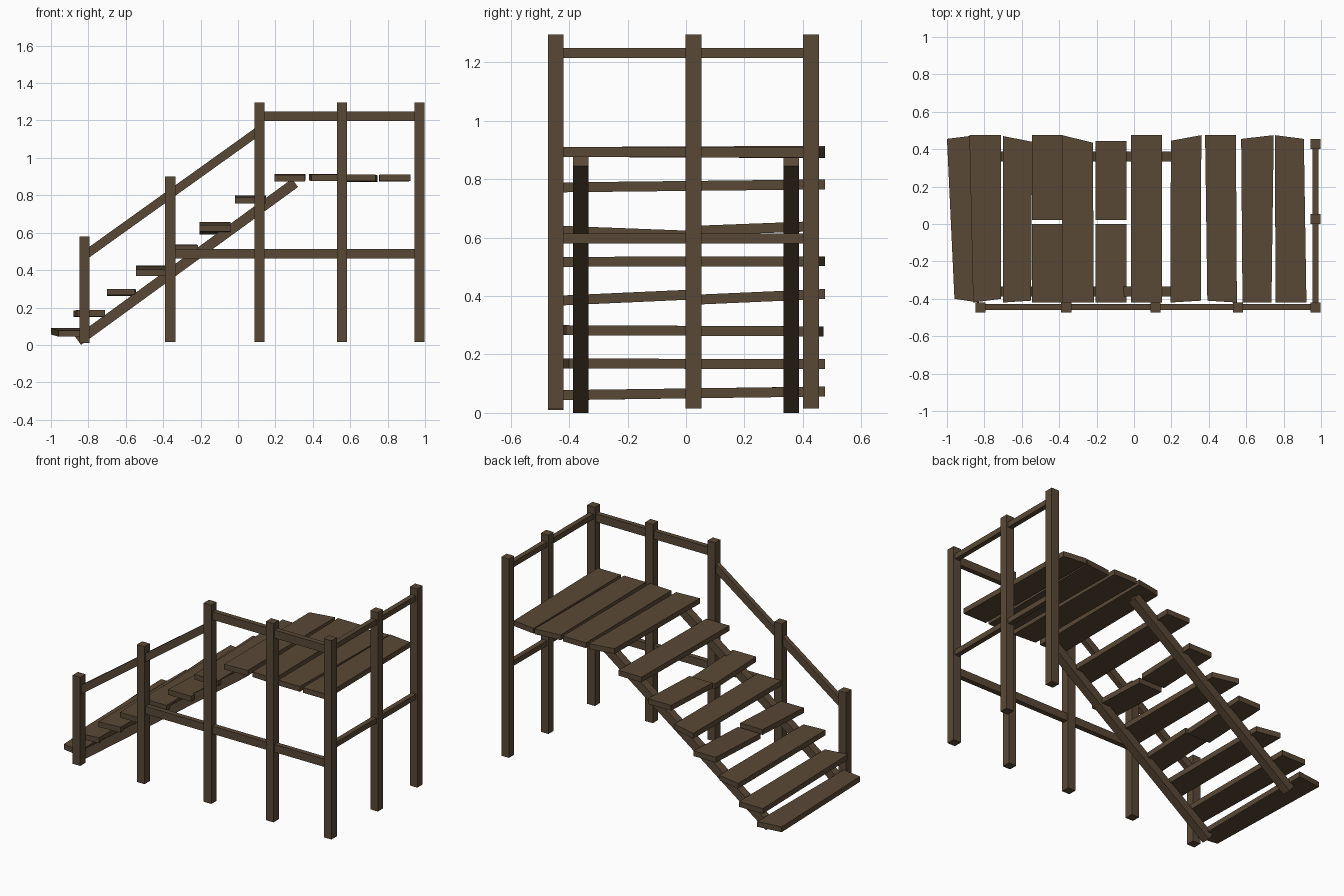
import bpy, bmesh
from mathutils import Vector

wood = bpy.data.materials.new("dark_brown_wood")
wood.diffuse_color = (0.102, 0.066, 0.037, 1)

def prism(name, bottom, top):
    """Closed six-sided solid from matching bottom and top quads (counter-clockwise)."""
    bm = bmesh.new()
    b = [bm.verts.new(p) for p in bottom]
    t = [bm.verts.new(p) for p in top]
    bm.faces.new(b[::-1])
    bm.faces.new(t)
    for i in range(4):
        j = (i + 1) % 4
        bm.faces.new((b[i], b[j], t[j], t[i]))
    bmesh.ops.recalc_face_normals(bm, faces=bm.faces)
    me = bpy.data.meshes.new(name)
    bm.to_mesh(me)
    bm.free()
    me.materials.append(wood)
    ob = bpy.data.objects.new(name, me)
    bpy.context.collection.objects.link(ob)

def beam(name, a, b, side, w, h):
    """Rectangular bar from a to b; w is along the side vector, h across it."""
    a, b, s = Vector(a), Vector(b), Vector(side)
    u = (b - a).normalized().cross(s).normalized() * h / 2
    s = s * w / 2
    offs = (-s - u, s - u, s + u, -s + u)
    prism(name, [a + o for o in offs], [b + o for o in offs])

X, Y = (1, 0, 0), (0, 1, 0)

# Upright posts along the front and the right end
for x, y, z0, z1 in ((-0.82, -0.446, 0.01, 0.58), (-0.362, -0.446, 0.015, 0.90),
                     (0.114, -0.446, 0.015, 1.295), (0.557, -0.446, 0.015, 1.295),
                     (0.97, -0.446, 0.015, 1.295), (0.97, 0.026, 0.015, 1.295),
                     (0.97, 0.428, 0.015, 1.295)):
    beam("post", (x, y, z0), (x, y, z1), X, 0.054, 0.054)

# Rails between the posts
beam("front_top_rail", (0.114, -0.445, 1.223), (0.97, -0.445, 1.223), Y, 0.032, 0.052)
beam("front_lower_rail", (-0.362, -0.445, 0.487), (0.97, -0.445, 0.487), Y, 0.032, 0.05)
beam("end_top_rail", (0.97, -0.446, 1.232), (0.97, 0.428, 1.232), X, 0.032, 0.034)
beam("end_lower_rail", (0.97, -0.446, 0.597), (0.97, 0.428, 0.597), X, 0.032, 0.034)
beam("stair_handrail", (-0.82, -0.445, 0.478), (0.114, -0.445, 1.147), Y, 0.032, 0.046)

# Sloping stair stringers
for y in (-0.36, 0.36):
    beam("stringer", (-0.855, y, 0.022), (0.305, y, 0.866), Y, 0.054, 0.054)

# Planks: corners front-left, front-right, back-right, back-left; then front and back underside heights
planks = [
    ("step", (-0.96, -0.40), (-0.83, -0.42), (-0.84, 0.475), (-1.0, 0.455), 0.044, 0.056),
    ("step", (-0.86, -0.42), (-0.71, -0.40), (-0.71, 0.475), (-0.88, 0.475), 0.152, 0.150),
    ("step", (-0.70, -0.42), (-0.55, -0.41), (-0.545, 0.44), (-0.70, 0.47), 0.266, 0.262),
    ("step_half", (-0.545, -0.42), (-0.385, -0.42), (-0.385, 0.0), (-0.545, 0.0), 0.368, 0.387),
    ("step_half", (-0.545, 0.022), (-0.385, 0.022), (-0.385, 0.475), (-0.545, 0.475), 0.370, 0.390),
    ("step", (-0.385, -0.42), (-0.215, -0.42), (-0.22, 0.435), (-0.385, 0.475), 0.500, 0.502),
    ("step_half", (-0.205, -0.42), (-0.04, -0.42), (-0.04, 0.0), (-0.205, 0.0), 0.606, 0.590),
    ("step_half", (-0.205, 0.022), (-0.04, 0.022), (-0.04, 0.445), (-0.205, 0.445), 0.606, 0.622),
    ("step", (-0.015, -0.42), (0.15, -0.42), (0.15, 0.475), (-0.015, 0.475), 0.755, 0.765),
    ("deck_plank", (0.195, -0.42), (0.357, -0.41), (0.36, 0.475), (0.197, 0.445), 0.875, 0.880),
    ("deck_plank", (0.392, -0.41), (0.55, -0.42), (0.545, 0.475), (0.38, 0.475), 0.876, 0.880),
    ("deck_plank", (0.58, -0.42), (0.735, -0.42), (0.747, 0.475), (0.573, 0.455), 0.876, 0.872),
    ("deck_plank", (0.757, -0.42), (0.922, -0.42), (0.908, 0.455), (0.753, 0.475), 0.876, 0.874),
]
for name, fl, fr, br, bl, zf, zb in planks:
    low = [(*fl, zf), (*fr, zf), (*br, zb), (*bl, zb)]
    prism(name, low, [(x, y, z + 0.034) for x, y, z in low])
